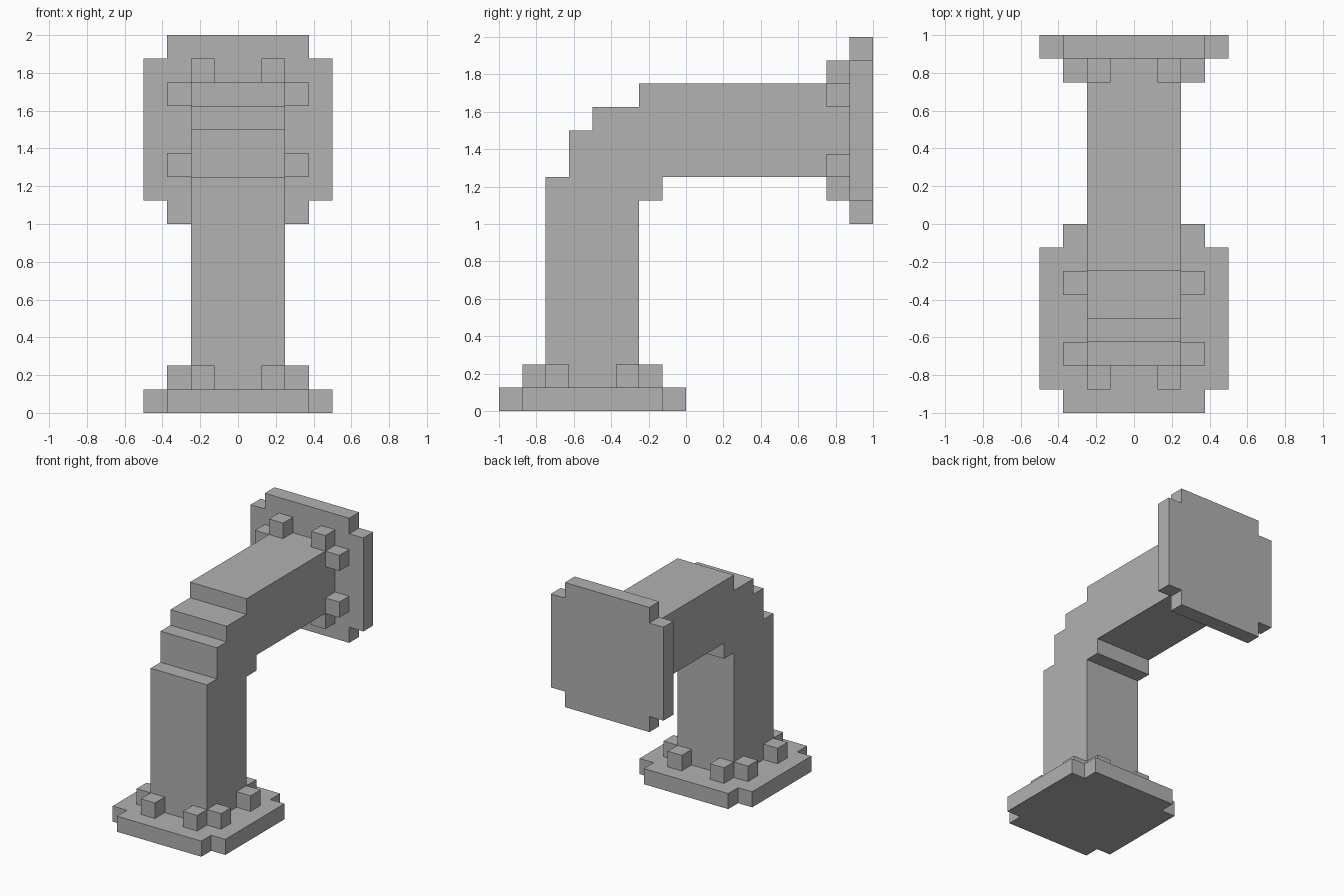
import bpy
import bmesh
from mathutils import Matrix, Vector

if "Cube" in bpy.data.objects:
    bpy.data.objects.remove(bpy.data.objects["Cube"], do_unlink=True)

U = 0.125  # grid step of the blocky design

grey = bpy.data.materials.new("pipe grey")
grey.use_nodes = True
COLOUR = (0.445, 0.445, 0.445, 1)
grey.diffuse_color = COLOUR
grey.node_tree.nodes["Principled BSDF"].inputs["Base Color"].default_value = COLOUR


def extrude(name, outline, depth, frame):
    """Extrude a flat outline (in grid steps) along the frame's third axis."""
    bm = bmesh.new()
    face = bm.faces.new([bm.verts.new((a * U, b * U, 0)) for a, b in outline])
    top = bmesh.ops.extrude_face_region(bm, geom=[face])["geom"]
    verts = [v for v in top if isinstance(v, bmesh.types.BMVert)]
    bmesh.ops.translate(bm, verts=verts, vec=(0, 0, depth * U))
    bm.transform(frame)
    bmesh.ops.recalc_face_normals(bm, faces=bm.faces)
    mesh = bpy.data.meshes.new(name)
    bm.to_mesh(mesh)
    bm.free()
    mesh.materials.append(grey)
    obj = bpy.data.objects.new(name, mesh)
    bpy.context.collection.objects.link(obj)
    return obj


def frame(x_axis, y_axis, z_axis, origin):
    m = Matrix((x_axis, y_axis, z_axis)).transposed().to_4x4()
    m.translation = Vector(origin) * U
    return m


X, Y, Z = Vector((1, 0, 0)), Vector((0, 1, 0)), Vector((0, 0, 1))

# Bent square pipe: stepped side profile (y, z) extruded across x
elbow = [(-6, 1), (-6, 10), (-5, 10), (-5, 12), (-4, 12), (-4, 13), (-2, 13),
         (-2, 14), (7, 14), (7, 10), (-1, 10), (-1, 9), (-2, 9), (-2, 1)]
extrude("bent_pipe", elbow, 4, frame(Y, Z, X, (-2, 0, 0)))

# Flanges with notched corners, each with a ring of eight bolts
plate = [(-3, -4), (3, -4), (3, -3), (4, -3), (4, 3), (3, 3),
         (3, 4), (-3, 4), (-3, 3), (-4, 3), (-4, -3), (-3, -3)]
bolt_spots = [(sa * a, sb * b) for a, b in ((1.5, 2.5), (2.5, 1.5))
              for sa in (-1, 1) for sb in (-1, 1)]
flanges = {"floor": frame(X, Y, Z, (0, -4, 0)),
           "wall": frame(X, Z, -Y, (0, 8, 12))}

for place, base in flanges.items():
    extrude(place + "_flange", plate, 1, base)
    for i, (a, b) in enumerate(bolt_spots, 1):
        square = [(a - .5, b - .5), (a + .5, b - .5), (a + .5, b + .5), (a - .5, b + .5)]
        extrude(f"{place}_bolt_{i}", square, 1, base @ Matrix.Translation((0, 0, U)))
